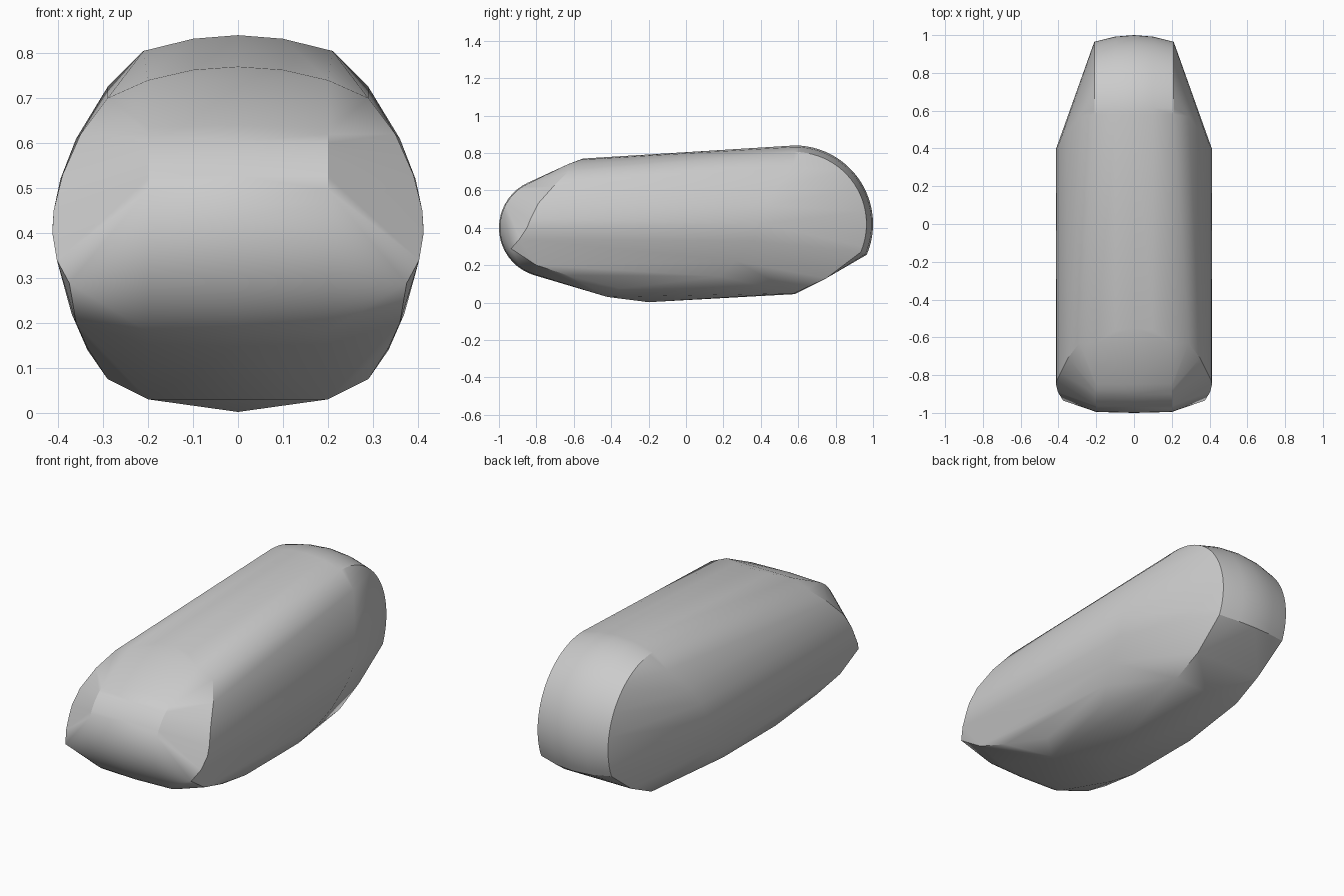
import bpy
import bmesh
from math import radians, sin, cos

cube = bpy.data.objects.get("Cube")
if cube:
    bpy.data.objects.remove(cube)

grey = bpy.data.materials.new("plain grey")
grey.use_nodes = True
colour = (0.6, 0.6, 0.6, 1)
grey.diffuse_color = colour
grey.node_tree.nodes["Principled BSDF"].inputs["Base Color"].default_value = colour


def arc(x, y, z, radius, start, end, steps):
    """Points on a circle arc in the side plane at a given x."""
    angles = [radians(start + (end - start) * i / steps) for i in range(steps + 1)]
    return [(x, y + radius * cos(a), z + radius * sin(a)) for a in angles]


# Slanted rim around the front of the body, from the top down to the belly
front_rim = [
    (0, -.55, .77), (.1, -.565, .763), (.2, -.63, .74), (.29, -.63, .7),
    (.35, -.71, .62), (.39, -.79, .53), (.41, -.83, .45), (.413, -.85, .4),
    (.403, -.89, .34), (.375, -.935, .288), (.36, -.8, .2),
    (.335, -.63, .145), (.29, -.35, .075), (.2, -.42, .03), (0, -.2, .002),
]
# Slanted rim around the rear, from the shoulder down to the belly
rear_rim = [
    (.29, .57, .725), (.36, .48, .61), (.395, .43, .52), (.412, .4, .42),
    (.4, .36, .33), (.37, .27, .22), (.335, .18, .14), (.29, .1, .075),
    (.2, .58, .05), (.2, .75, .13), (0, .58, .045),
]
points = front_rim + rear_rim

# Crowned round tail
for x, radius in ((0, .42), (.1, .412), (.21, .385)):
    points += arc(x, .58, .42, radius, 90, -23, 24)

# Round nose
for x, radius in ((0, .265), (.2, .26)):
    points += arc(x, -.735, .4, radius, 108, 252, 20)

# Wrap the mirrored outlines in one convex shell
bm = bmesh.new()
for x, y, z in points:
    for side in ((1, -1) if x else (1,)):
        bm.verts.new((x * side, y, z))
result = bmesh.ops.convex_hull(bm, input=bm.verts)
unused = {v for v in bm.verts if not v.link_faces}
bmesh.ops.delete(bm, geom=list(unused), context='VERTS')
bmesh.ops.recalc_face_normals(bm, faces=bm.faces)

mesh = bpy.data.meshes.new("rounded_body")
bm.to_mesh(mesh)
bm.free()
mesh.materials.append(grey)
body = bpy.data.objects.new("rounded_body", mesh)
bpy.context.collection.objects.link(body)

bpy.ops.object.select_all(action='DESELECT')
body.select_set(True)
bpy.context.view_layer.objects.active = body
bpy.ops.object.shade_smooth_by_angle(angle=radians(30))
